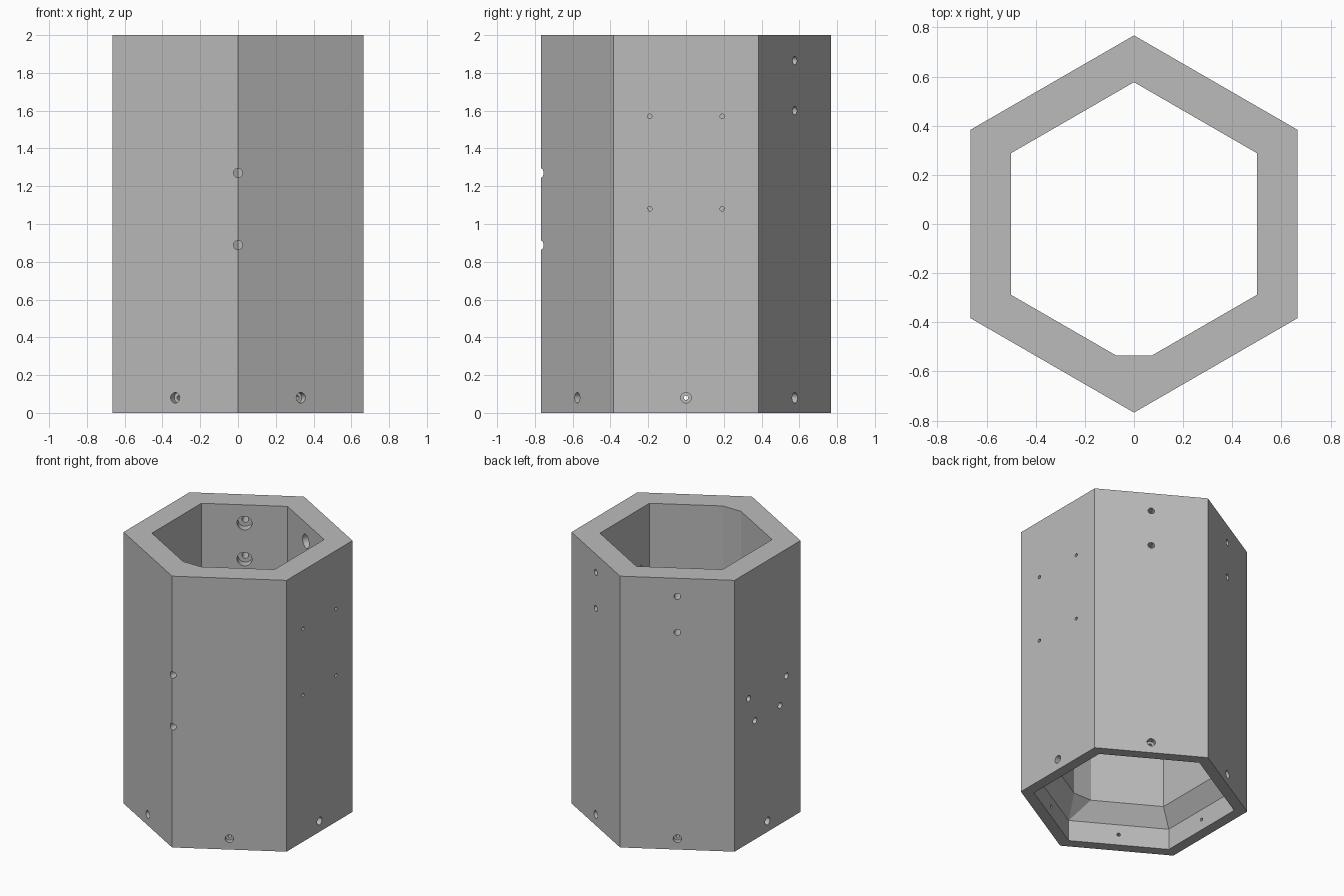
import bpy, bmesh, math
from mathutils import Vector

if "Cube" in bpy.data.objects:
    bpy.data.objects.remove(bpy.data.objects["Cube"])

grey = bpy.data.materials.new("plain grey")
grey.diffuse_color = (0.5, 0.5, 0.5, 1)
grey.use_nodes = True
grey.node_tree.nodes["Principled BSDF"].inputs["Base Color"].default_value = grey.diffuse_color

APOTHEM = 0.665


def ring(bm, apothem, z, flat=None):
    """Hexagon with a corner to the front; flat trims that corner at y = -flat."""
    r = apothem / math.cos(math.pi / 6)
    fy = flat or r
    fx = (r - fy) * math.sqrt(3)
    pts = [(fx, -fy)]
    for deg in (-30, 30, 90, 150, 210):
        a = math.radians(deg)
        pts.append((r * math.cos(a), r * math.sin(a)))
    pts.append((-fx, -fy))
    return [bm.verts.new((x, y, z)) for x, y in pts]


def drill(bm, start, direction, steps, n=32):
    """Add a stepped round cutter; steps are (distance along axis, radius)."""
    start, d = Vector(start), Vector(direction).normalized()
    up = Vector((0, 0, 1))
    side = up.cross(d)
    rings = []
    for dist, rad in steps:
        rings.append([bm.verts.new(start + d * dist
                      + side * rad * math.cos(2 * math.pi * i / n)
                      + up * rad * math.sin(2 * math.pi * i / n)) for i in range(n)])
    for a, b in zip(rings, rings[1:]):
        for i in range(n):
            j = (i + 1) % n
            bm.faces.new((a[i], a[j], b[j], b[i]))
    bm.faces.new(rings[0][::-1])
    bm.faces.new(rings[-1])


def make_object(name, bm):
    bmesh.ops.recalc_face_normals(bm, faces=bm.faces)
    me = bpy.data.meshes.new(name)
    bm.to_mesh(me)
    bm.free()
    me.materials.append(grey)
    ob = bpy.data.objects.new(name, me)
    bpy.context.collection.objects.link(ob)
    return ob


# Hexagonal tube: outer wall, bore with flattened front corner, wider socket below
bm = bmesh.new()
rings = [ring(bm, APOTHEM, 0), ring(bm, APOTHEM, 2),
         ring(bm, 0.5, 2, 0.535), ring(bm, 0.5, 0.275, 0.535),
         ring(bm, 0.588, 0.155), ring(bm, 0.588, 0)]
for a, b in zip(rings, rings[1:] + rings[:1]):
    for i in range(7):
        j = (i + 1) % 7
        bm.faces.new((a[i], a[j], b[j], b[i]))
bmesh.ops.remove_doubles(bm, verts=bm.verts, dist=1e-5)
body = make_object("hexagonal_housing", bm)

bm = bmesh.new()
# Counterbored screw holes around the base
for k in range(6):
    a = math.radians(60 * k)
    drill(bm, (0, 0, 0.08), (math.cos(a), math.sin(a), 0),
          [(0.54, 0.012), (0.625, 0.012), (0.625, 0.028), (0.72, 0.028)])
# Paired holes in the two back walls, counterbored from the inside
for deg in (60, 120):
    a = math.radians(deg)
    for z in (1.6, 1.865):
        drill(bm, (0, 0, z), (math.cos(a), math.sin(a), 0),
              [(0.42, 0.05), (0.56, 0.05), (0.56, 0.022), (0.72, 0.022)])
# Two holes through the front corner
for z in (0.888, 1.27):
    drill(bm, (0, 0, z), (0, -1, 0), [(0.48, 0.024), (0.82, 0.024)])
for s in (-1, 1):
    # Small square pattern in the right wall
    for z in (1.08, 1.57):
        drill(bm, (0, 0.192 * s, z), (1, 0, 0), [(0.45, 0.012), (0.72, 0.012)])
    # Trapezoid pattern in the left wall
    for y, z in ((0.22, 1.065), (0.146, 0.875)):
        drill(bm, (0, y * s, z), (-1, 0, 0), [(0.45, 0.022), (0.72, 0.022)])
cutter = make_object("hole_cutters", bm)
cutter.hide_render = True

# Cut the holes, then remove the cutter
mod = body.modifiers.new("holes", 'BOOLEAN')
mod.operation = 'DIFFERENCE'
mod.solver = 'EXACT'
mod.object = cutter
bpy.context.view_layer.objects.active = body
body.select_set(True)
bpy.ops.object.modifier_apply(modifier=mod.name)
bpy.data.objects.remove(cutter)
bpy.ops.object.shade_smooth_by_angle(angle=math.radians(25))
